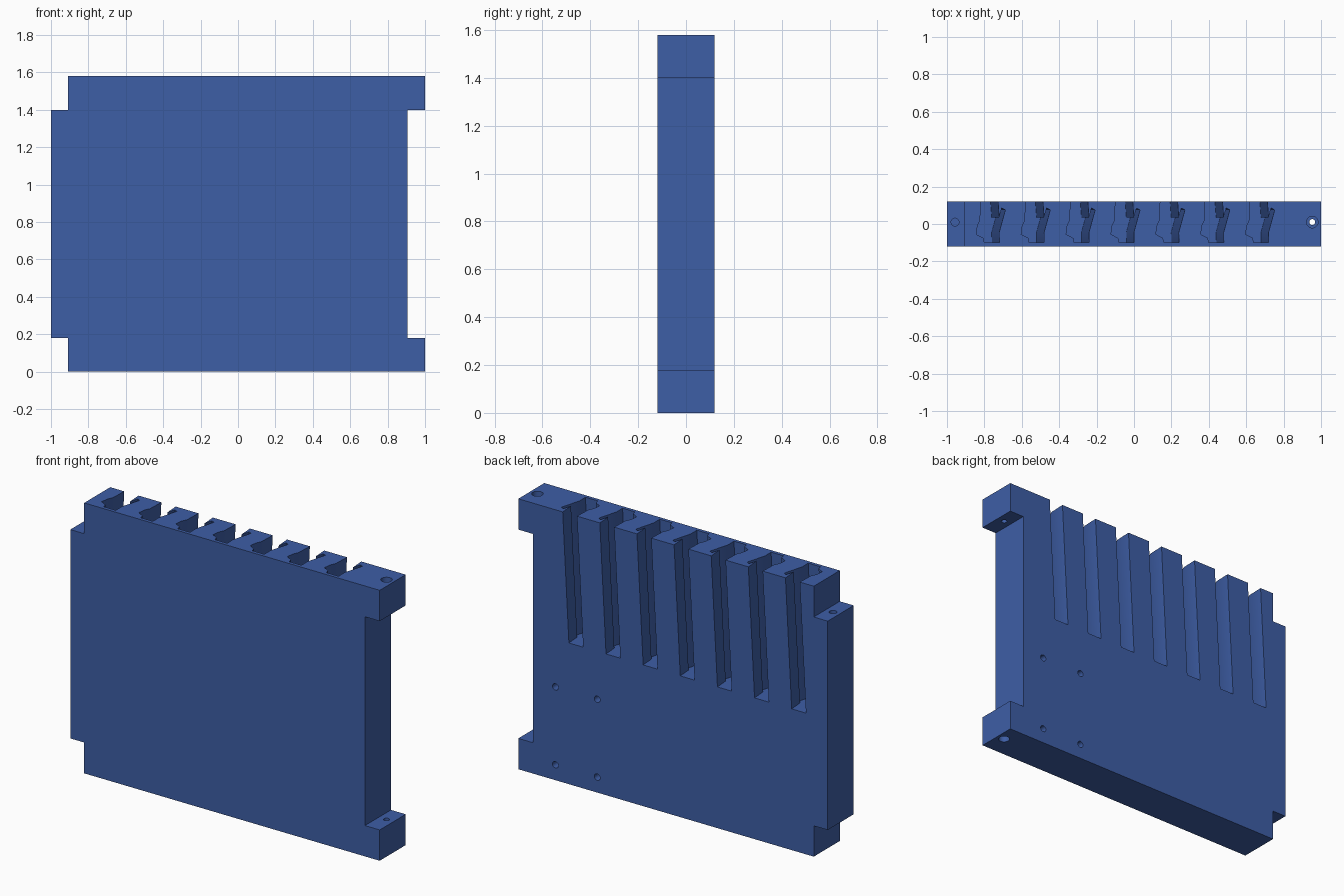
import bpy, bmesh, math

if "Cube" in bpy.data.objects:
    bpy.data.objects.remove(bpy.data.objects["Cube"])

blue = bpy.data.materials.new("medium blue")
blue.diffuse_color = (0.048, 0.112, 0.38, 1)
blue.use_nodes = True
blue.node_tree.nodes["Principled BSDF"].inputs["Base Color"].default_value = blue.diffuse_color


def prism(name, bottom, top):
    """Solid lofted between two matching loops of 3D points."""
    bm = bmesh.new()
    lo = [bm.verts.new(p) for p in bottom]
    hi = [bm.verts.new(p) for p in top]
    n = len(lo)
    bm.faces.new(lo)
    bm.faces.new(hi)
    for i in range(n):
        j = (i + 1) % n
        bm.faces.new((lo[i], lo[j], hi[j], hi[i]))
    bmesh.ops.recalc_face_normals(bm, faces=bm.faces[:])
    mesh = bpy.data.meshes.new(name)
    bm.to_mesh(mesh)
    bm.free()
    ob = bpy.data.objects.new(name, mesh)
    bpy.context.collection.objects.link(ob)
    ob.data.materials.append(blue)
    return ob


def hole(name, x, y, z0, z1, r0, r1, along_y=False):
    """Round cutter along z (or along y, where z0/z1 are y limits and y is the height)."""
    def ring(c, r):
        pts = []
        for i in range(20):
            a = 2 * math.pi * i / 20
            u, v = x + r * math.cos(a), y + r * math.sin(a)
            pts.append((u, c, v) if along_y else (u, v, c))
        return pts
    return prism(name, ring(z0, r0), ring(z1, r1))


# Plate with offset hooks at both sides
outline = [(-0.91, 0), (1, 0), (1, 0.18), (0.905, 0.18), (0.905, 1.4), (1, 1.4),
           (1, 1.58), (-0.91, 1.58), (-0.91, 1.4), (-1, 1.4), (-1, 0.18), (-0.91, 0.18)]
body = prism("slotted_plate", [(x, -0.12, z) for x, z in outline],
             [(x, 0.12, z) for x, z in outline])
cutters = []

# Leaning keyed slots, open at the top and back
slot = [(-0.045, 0.16), (0.041, 0.16), (0.046, 0.12), (0.052, 0.035), (0.066, 0.085),
        (0.085, 0.075), (0.052, -0.045), (0.053, -0.1), (-0.027, -0.1),
        (-0.032, -0.075), (-0.07, -0.055), (-0.064, -0.01), (-0.05, 0.02)]
Z0, Z1, LEAN = 0.825, 1.62, 0.055
for i in range(7):
    cx = 0.667 - 0.24 * i
    low = 0.04
    high = LEAN * (Z1 - 1.58)
    cutters.append(prism("slot_cutter", [(cx + x - low, y, Z0) for x, y in slot],
                         [(cx + x + high, y, Z1) for x, y in slot]))

# Hinge holes through the right hooks, countersunk on the outer ends
for z0, z1 in ((-0.05, 0.25), (1.35, 1.63)):
    cutters.append(hole("pin_hole_cutter", 0.953, 0.01, z0, z1, 0.016, 0.016))
cutters.append(hole("countersink_cutter", 0.953, 0.01, 1.5, 1.6, 0.031, 0.031))
cutters.append(hole("countersink_cutter", 0.953, 0.01, -0.02, 0.08, 0.031, 0.031))

# Blind holes in the left ledges
cutters.append(hole("ledge_hole_cutter", -0.957, 0.01, 1.28, 1.45, 0.021, 0.021))
cutters.append(hole("ledge_hole_cutter", -0.957, 0.01, 0.13, 0.3, 0.021, 0.021))

# Four small screw holes in the back
for x in (0.76, 0.49):
    for z in (0.09, 0.545):
        cutters.append(hole("screw_hole_cutter", x, z, 0.03, 0.16, 0.019, 0.019, True))

# Apply the cuts
bpy.context.view_layer.objects.active = body
body.select_set(True)
for c in cutters:
    mod = body.modifiers.new("cut", 'BOOLEAN')
    mod.operation = 'DIFFERENCE'
    mod.solver = 'EXACT'
    mod.object = c
    bpy.ops.object.modifier_apply(modifier=mod.name)
for c in cutters:
    bpy.data.objects.remove(c, do_unlink=True)
bpy.ops.object.shade_smooth_by_angle(angle=math.radians(30))
